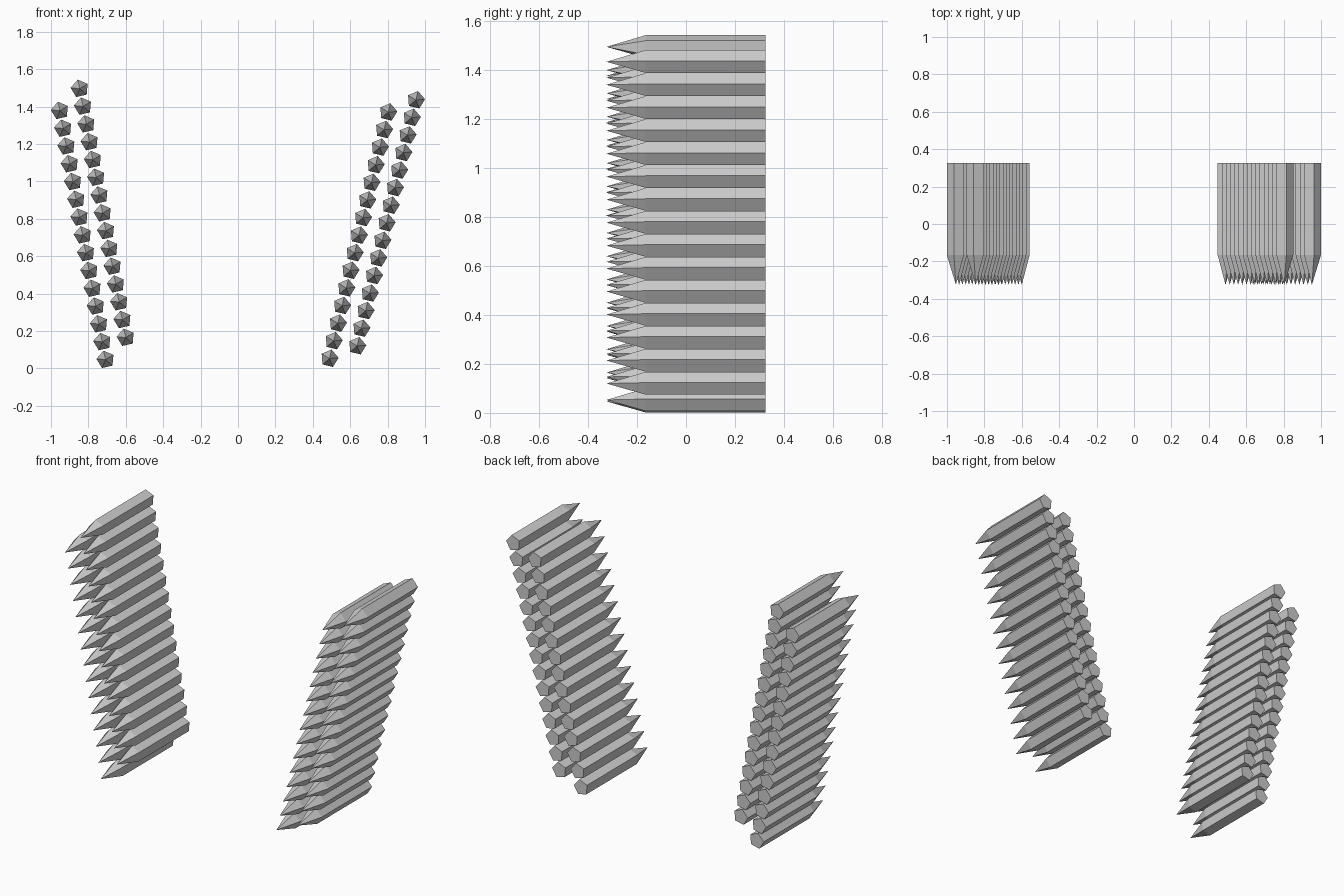
import bpy, bmesh
from math import sin, cos, pi, radians

if "Cube" in bpy.data.objects:
    bpy.data.objects.remove(bpy.data.objects["Cube"])

RADIUS, SIDES, COUNT = 0.049, 5, 15
Y_TIP, Y_SHOULDER, Y_BACK = -0.325, -0.165, 0.325


def stake_row(name, bottom, top, turn):
    """A pointed five-sided stake repeated along a leaning row."""
    bm = bmesh.new()
    angles = [pi / 2 + radians(turn) + 2 * pi * i / SIDES for i in range(SIDES)]
    front, back = [[bm.verts.new((RADIUS * cos(a), y, RADIUS * sin(a))) for a in angles]
                   for y in (Y_SHOULDER, Y_BACK)]
    tip = bm.verts.new((0, Y_TIP, 0))
    bm.faces.new(back)
    for i in range(SIDES):
        j = (i + 1) % SIDES
        bm.faces.new((front[i], front[j], back[j], back[i]))  # shaft side
        bm.faces.new((front[j], front[i], tip))               # pointed end
    bmesh.ops.recalc_face_normals(bm, faces=bm.faces)
    mesh = bpy.data.meshes.new(name)
    bm.to_mesh(mesh)
    bm.free()

    row = bpy.data.objects.new(name, mesh)
    bpy.context.collection.objects.link(row)
    row.location = (bottom[0], 0, bottom[1])
    array = row.modifiers.new("repeat", 'ARRAY')
    array.count = COUNT
    array.use_relative_offset = False
    array.use_constant_offset = True
    array.constant_offset_displace = ((top[0] - bottom[0]) / (COUNT - 1), 0,
                                      (top[1] - bottom[1]) / (COUNT - 1))


# left pair leans left, right pair leans right
stake_row("left_outer_stakes", (-0.708, 0.047), (-0.952, 1.378), 13)
stake_row("left_inner_stakes", (-0.600, 0.165), (-0.846, 1.496), 13)
stake_row("right_inner_stakes", (0.489, 0.053), (0.803, 1.370), -13.5)
stake_row("right_outer_stakes", (0.637, 0.120), (0.951, 1.435), -13.5)
